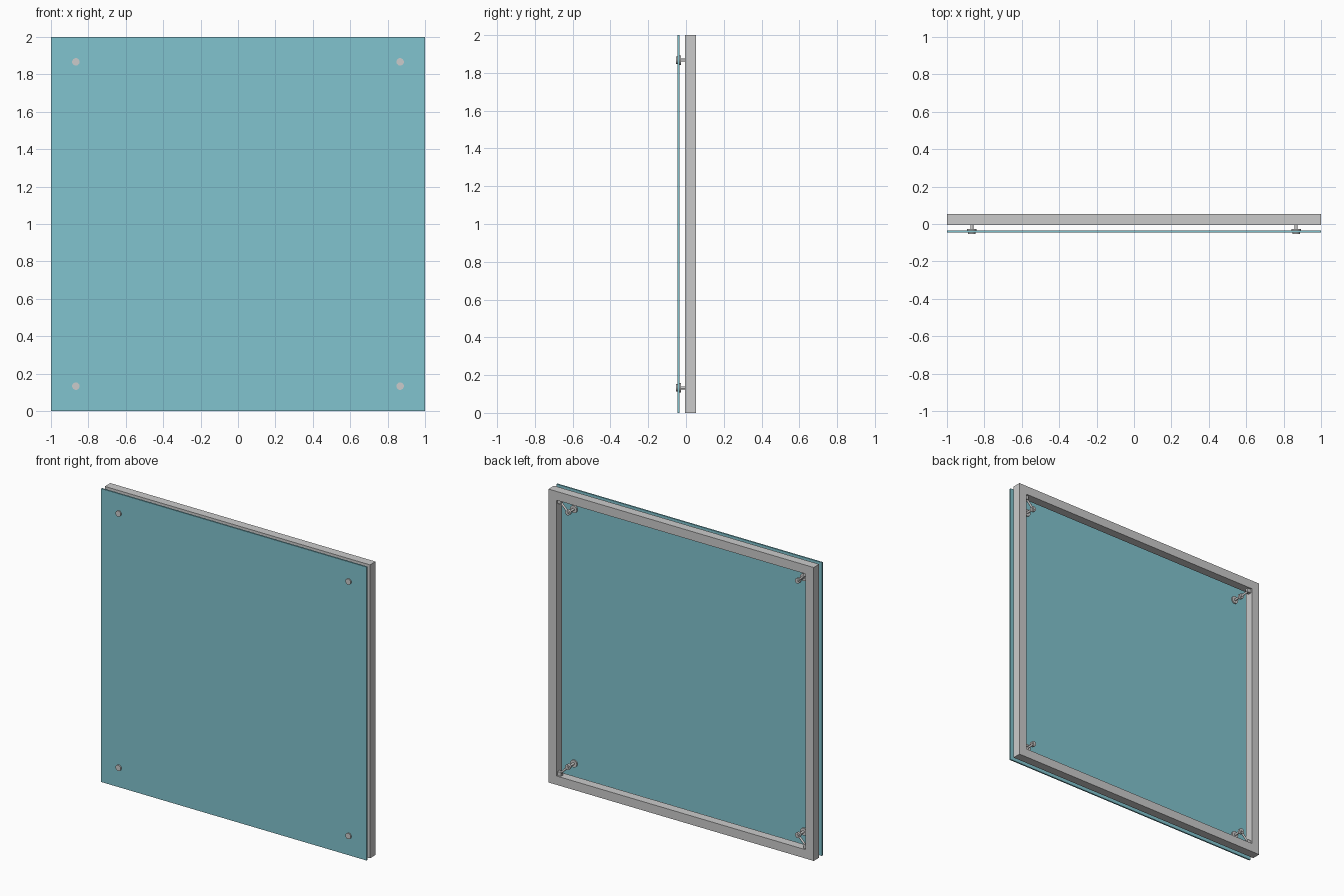
import bpy, bmesh, math
from mathutils import Vector

if "Cube" in bpy.data.objects:
    bpy.data.objects.remove(bpy.data.objects["Cube"])

GLASS = bpy.data.materials.new("tinted_glass")
GLASS.diffuse_color = (0.22, 0.55, 0.62, 1)
GLASS.use_nodes = True
GLASS.node_tree.nodes["Principled BSDF"].inputs["Base Color"].default_value = GLASS.diffuse_color


def box(name, centre, size, rot_y=0.0):
    bpy.ops.mesh.primitive_cube_add(size=1, location=centre)
    ob = bpy.context.object
    ob.name = name
    ob.scale = size
    bpy.ops.object.transform_apply(location=False, rotation=False, scale=True)
    ob.rotation_euler.y = rot_y
    return ob


def rod(name, a, b, radius, sides=24):
    a, b = Vector(a), Vector(b)
    bpy.ops.mesh.primitive_cylinder_add(vertices=sides, radius=radius,
                                        depth=(b - a).length, location=(a + b) / 2)
    ob = bpy.context.object
    ob.name = name
    ob.rotation_euler = (b - a).to_track_quat('Z', 'Y').to_euler()
    bpy.ops.object.shade_smooth_by_angle(angle=math.radians(35))
    return ob


# Square-section frame with mitred corners
BAR, FRONT, BACK = 0.06, -0.006, 0.053
bm = bmesh.new()
rings = []
for sx, sz in ((-1, -1), (1, -1), (1, 1), (-1, 1)):
    section = ((1, FRONT), (1, BACK), (1 - BAR, BACK), (1 - BAR, FRONT))
    rings.append([bm.verts.new((sx * h, y, 1 + sz * h)) for h, y in section])
for i in range(4):
    p, q = rings[i], rings[(i + 1) % 4]
    for j in range(4):
        k = (j + 1) % 4
        bm.faces.new((p[j], q[j], q[k], p[k]))
bmesh.ops.recalc_face_normals(bm, faces=bm.faces)
mesh = bpy.data.meshes.new("frame")
bm.to_mesh(mesh)
bm.free()
bpy.context.collection.objects.link(bpy.data.objects.new("frame", mesh))

# Glass panel in front of the frame
panel = box("glass_panel", (0, -0.04, 1), (2, 0.01, 2))
panel.data.materials.append(GLASS)

# Four point fixings, each on an arm from an inner frame corner
ARM_Y = 0.03
for sx in (-1, 1):
    for sz in (-1, 1):
        x, z = sx * 0.867, 1 + sz * 0.867
        rod("bolt_head", (x, -0.053, z), (x, -0.045, z), 0.02)
        rod("back_washer", (x, -0.035, z), (x, -0.026, z), 0.025)
        rod("bolt_stem", (x, -0.045, z), (x, 0.042, z), 0.008)
        rod("arm_boss", (x, ARM_Y - 0.01, z), (x, ARM_Y + 0.008, z), 0.018)
        rod("arm", (x, ARM_Y, z), (sx * 0.932, ARM_Y, 1 + sz * 0.932), 0.007)
        box("corner_bracket", (sx * 0.927, ARM_Y, 1 + sz * 0.927), (0.026, 0.024, 0.026))
